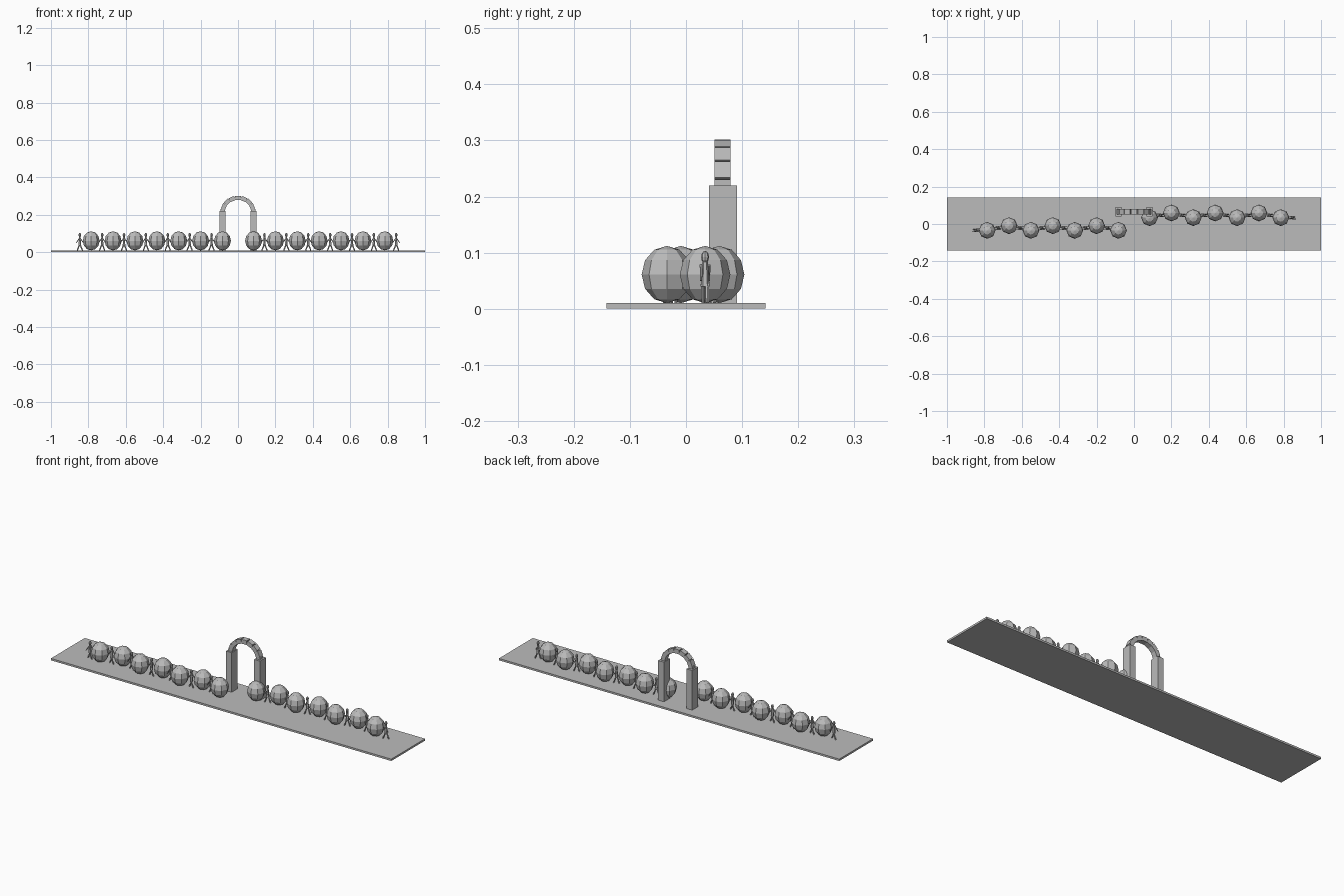
import bpy
import math
from mathutils import Vector

old = bpy.data.objects.get("Cube")
if old:
    bpy.data.objects.remove(old, do_unlink=True)

grey = bpy.data.materials.new("stone grey")
grey.use_nodes = True
GREY = (0.5, 0.5, 0.5, 1)
grey.diffuse_color = GREY
grey.node_tree.nodes["Principled BSDF"].inputs["Base Color"].default_value = GREY


def finish(name):
    ob = bpy.context.object
    ob.name = name
    ob.data.materials.append(grey)
    return ob


def box(name, loc, size, tilt=0):
    bpy.ops.mesh.primitive_cube_add(size=1, location=loc, rotation=(0, tilt, 0))
    ob = finish(name)
    ob.scale = size
    return ob


def ball(name, loc, size, segments, rings):
    bpy.ops.mesh.primitive_uv_sphere_add(segments=segments, ring_count=rings, radius=1, location=loc)
    ob = finish(name)
    ob.scale = size
    return ob


def limb(name, a, b, r1, r2):
    """Tapered rod from point a to point b."""
    a, b = Vector(a), Vector(b)
    bpy.ops.mesh.primitive_cone_add(vertices=6, radius1=r1, radius2=r2,
                                    depth=(b - a).length, location=(a + b) / 2)
    ob = finish(name)
    ob.rotation_euler = (b - a).to_track_quat('Z', 'Y').to_euler()


def walker(x, y, d):
    """Small striding figure, d is its facing along x."""
    ball("walker_head", (x, y, 0.092), (0.007, 0.007, 0.011), 8, 6)
    limb("walker_torso", (x, y, 0.04), (x, y, 0.083), 0.008, 0.005)
    for s in (-1, 1):
        side = y + s * 0.004
        limb("walker_leg", (x + s * d * 0.014, side, 0.01), (x, side, 0.045), 0.003, 0.004)
        arm = y + s * 0.007
        limb("walker_arm", (x - s * d * 0.019, arm, 0.05), (x, arm, 0.078), 0.002, 0.003)


# ground slab
box("base_slab", (0, 0, 0.005), (2, 0.284, 0.01))

# two staggered rows of faceted globes with figures between them
STEP = 0.117
for side in (-1, 1):
    for i in range(7):
        x = side * (0.083 + i * STEP)
        zig = 0.025 * (i % 2)
        y = side * 0.034 + zig
        ball("globe", (x, y, 0.061), (0.045, 0.045, 0.051), 8, 6)
        mid = 0.0125 if i < 6 else 0
        walker(x + side * (STEP / 2 + 0.002 * (i == 6)), side * 0.034 + mid, side)

# arch posts
ARCH_Y = 0.066
for side in (-1, 1):
    box("arch_post", (side * 0.083, ARCH_Y, 0.115), (0.034, 0.05, 0.21))

# arch ring of separate blocks
BLOCKS = 9
for i in range(BLOCKS):
    a = math.pi * i / (BLOCKS - 1)
    box("arch_block", (0.081 * math.cos(a), ARCH_Y - 0.001, 0.215 + 0.075 * math.sin(a)),
        (0.023, 0.028, 0.031), -a)
